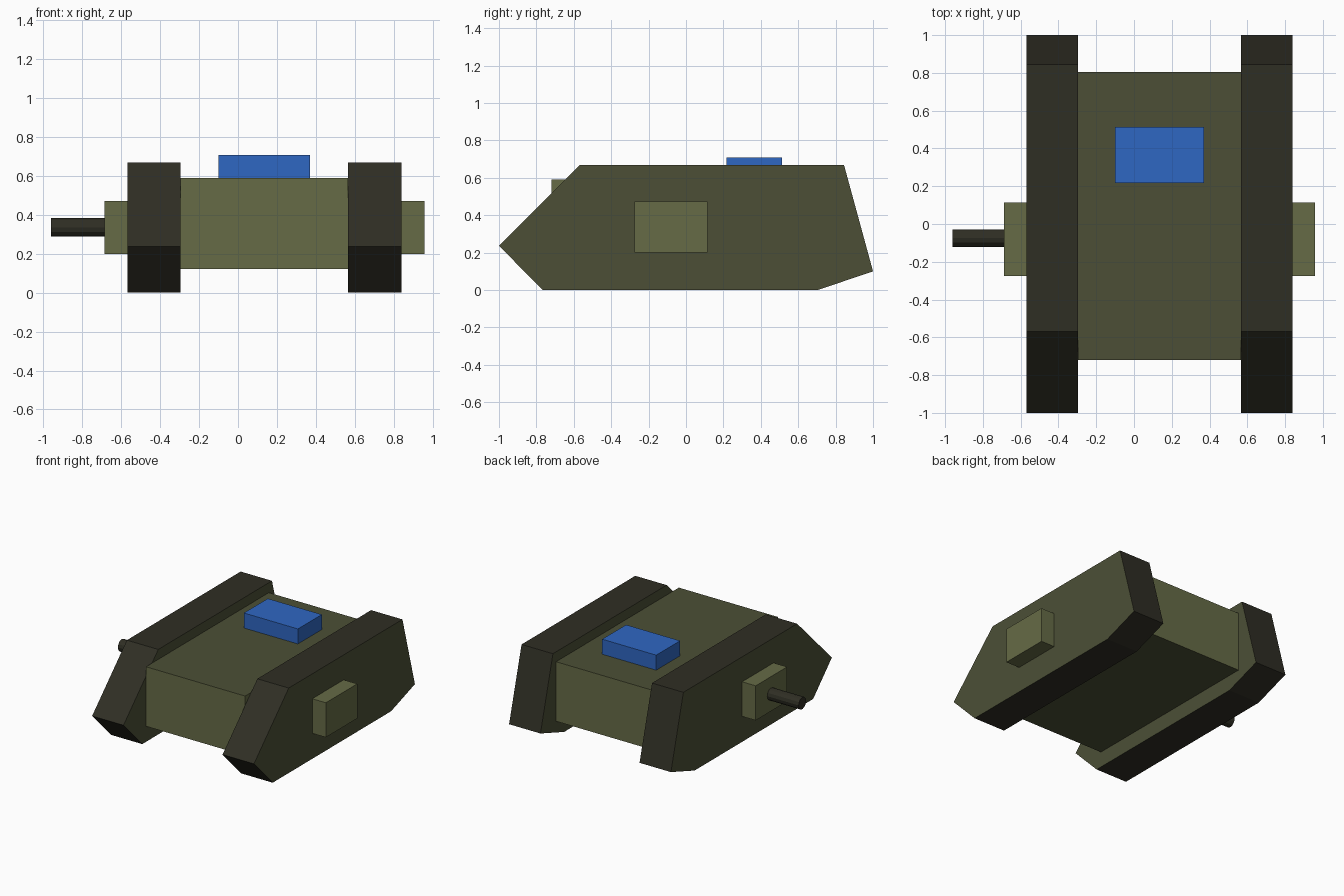
import bpy
import bmesh
from math import radians
from mathutils import Matrix, Vector

cube = bpy.data.objects.get("Cube")
if cube:
    bpy.data.objects.remove(cube, do_unlink=True)

MID_X = 0.135  # the hull's own centre plane


def material(name, srgb):
    color = [((c / 255 + 0.055) / 1.055) ** 2.4 for c in srgb] + [1]
    mat = bpy.data.materials.new(name)
    mat.use_nodes = True
    mat.diffuse_color = color
    bsdf = mat.node_tree.nodes["Principled BSDF"]
    bsdf.inputs["Base Color"].default_value = color
    bsdf.inputs["Roughness"].default_value = 0.8
    return mat


light_olive = material("light olive", (102, 107, 70))
dark_olive = material("dark olive", (76, 79, 54))
track_black = material("track black", (47, 46, 36))
hatch_blue = material("hatch blue", (47, 103, 194))


def finish(name, bm, mats, rule=None):
    """Turn a bmesh into an object; rule picks a material from the face normal."""
    bmesh.ops.recalc_face_normals(bm, faces=bm.faces)
    bm.normal_update()
    if rule:
        for face in bm.faces:
            face.material_index = int(rule(face.normal))
    mesh = bpy.data.meshes.new(name)
    bm.to_mesh(mesh)
    bm.free()
    for mat in mats:
        mesh.materials.append(mat)
    obj = bpy.data.objects.new(name, mesh)
    bpy.context.collection.objects.link(obj)
    return obj


def box(name, low, high, mats, rule=None):
    low, high = Vector(low), Vector(high)
    bm = bmesh.new()
    bmesh.ops.create_cube(bm, size=1)
    bmesh.ops.scale(bm, vec=high - low, verts=bm.verts)
    bmesh.ops.translate(bm, vec=(low + high) / 2, verts=bm.verts)
    return finish(name, bm, mats, rule)


def track(name, x0, x1):
    """Side outline swept across the track width, with olive side faces."""
    outline = [(-1, 0.237), (-0.568, 0.668), (0.845, 0.668),
               (1, 0.1), (0.705, 0), (-0.767, 0)]
    bm = bmesh.new()
    face = bm.faces.new([bm.verts.new((x0, y, z)) for y, z in outline])
    swept = bmesh.ops.extrude_face_region(bm, geom=[face], use_keep_orig=True)
    verts = [v for v in swept["geom"] if isinstance(v, bmesh.types.BMVert)]
    bmesh.ops.translate(bm, vec=(x1 - x0, 0, 0), verts=verts)
    return finish(name, bm, [track_black, dark_olive], lambda n: abs(n.x) > 0.5)


# Hull with darker deck and belly
box("hull", (-0.296, -0.72, 0.122), (0.566, 0.806, 0.59),
    [light_olive, dark_olive], lambda n: abs(n.z) > 0.5)

# Roof hatch
box("roof_hatch", (-0.1, 0.216, 0.585), (0.37, 0.513, 0.708), [hatch_blue])

# Tracks and side sponsons, mirrored about the hull's centre plane
for side, s in (("left", 1), ("right", -1)):
    track(side + "_track", MID_X + s * 0.431, MID_X + s * 0.704)
    xs = sorted((MID_X + s * 0.7, MID_X + s * 0.822))
    box(side + "_sponson", (xs[0], -0.275, 0.2), (xs[1], 0.115, 0.472), [light_olive])

# Gun barrel on the right sponson
bm = bmesh.new()
bmesh.ops.create_cone(bm, cap_ends=True, segments=12, radius1=0.047,
                      radius2=0.047, depth=0.3)
bmesh.ops.transform(bm, verts=bm.verts, matrix=Matrix.Translation((-0.81, -0.075, 0.336))
                    @ Matrix.Rotation(radians(90), 4, "Y"))
finish("gun_barrel", bm, [track_black])
